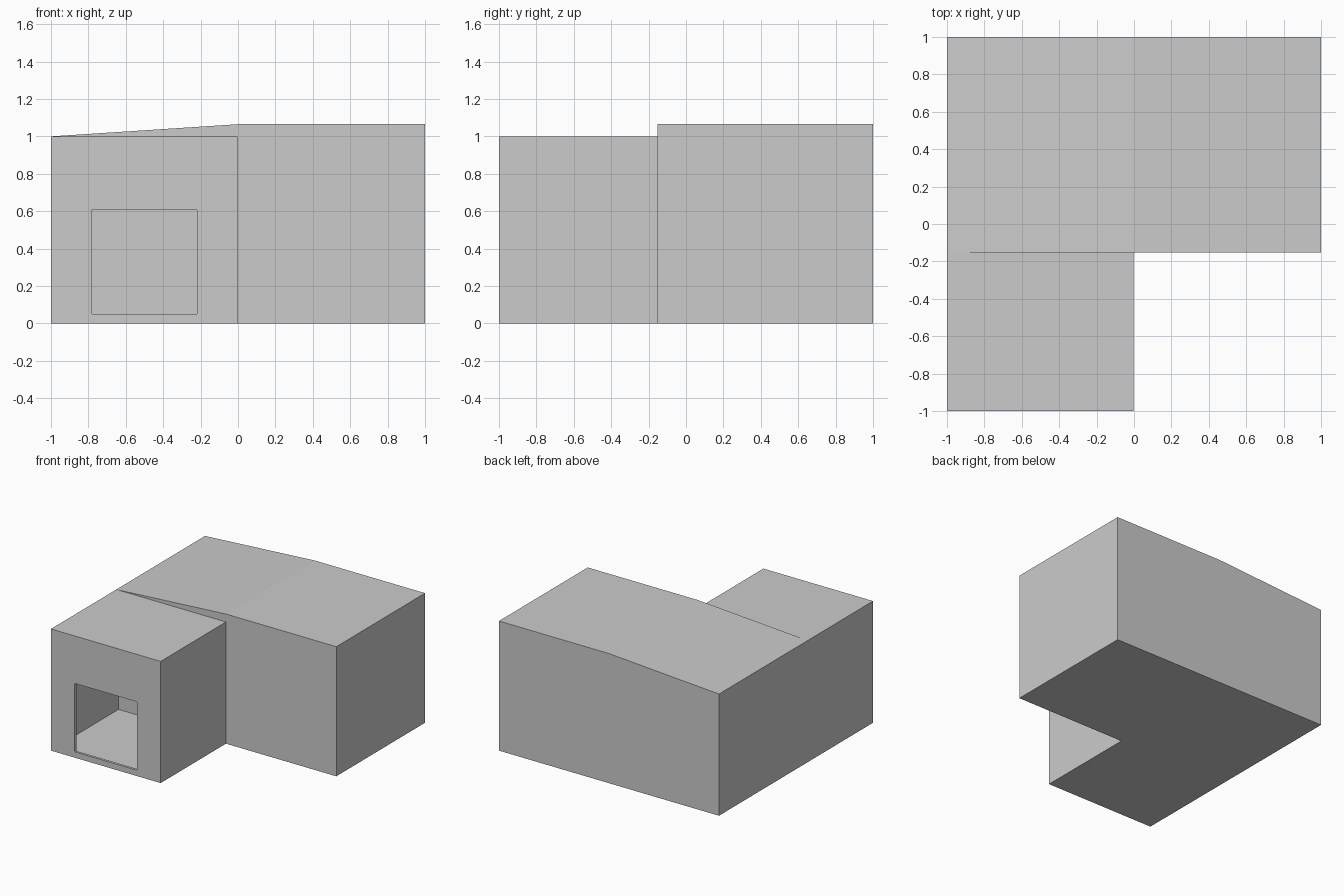
import bpy, bmesh

if "Cube" in bpy.data.objects:
    bpy.data.objects.remove(bpy.data.objects["Cube"])

WALL = 0.02      # shell thickness of the front wing
STEP_Y = -0.152  # where the wing meets the main block


def prism(name, profile, y0, y1):
    """Extrude an (x, z) profile along y."""
    bm = bmesh.new()
    face = bm.faces.new([bm.verts.new((x, y0, z)) for x, z in profile])
    ext = bmesh.ops.extrude_face_region(bm, geom=[face])
    verts = [g for g in ext["geom"] if isinstance(g, bmesh.types.BMVert)]
    bmesh.ops.translate(bm, verts=verts, vec=(0, y1 - y0, 0))
    bmesh.ops.recalc_face_normals(bm, faces=bm.faces[:])
    mesh = bpy.data.meshes.new(name)
    bm.to_mesh(mesh)
    bm.free()
    obj = bpy.data.objects.new(name, mesh)
    bpy.context.collection.objects.link(obj)
    return obj


def rect(x0, x1, z0, z1):
    return [(x0, z0), (x1, z0), (x1, z1), (x0, z1)]


def chamfered_rect(x0, x1, z0, z1, r):
    return [(x0 + r, z0), (x1 - r, z0), (x1, z0 + r), (x1, z1 - r),
            (x1 - r, z1), (x0 + r, z1), (x0, z1 - r), (x0, z0 + r)]


def cut(target, cutter):
    """Subtract the cutter, apply the result and delete the cutter."""
    mod = target.modifiers.new("cut", 'BOOLEAN')
    mod.operation = 'DIFFERENCE'
    mod.solver = 'EXACT'
    mod.object = cutter
    cutter.hide_render = True
    bpy.context.view_layer.objects.active = target
    bpy.ops.object.modifier_apply(modifier=mod.name)
    bpy.data.objects.remove(cutter)


# Main block: roof slopes up to the middle, then runs level
prism("main_block", [(-1, 0), (1, 0), (1, 1.065), (0, 1.065), (-1, 1)], STEP_Y, 1)

# Front wing: thin-walled room whose rear is closed by the main block
wing = prism("front_wing", rect(-1, -0.003, 0, 1), -1, STEP_Y)
cut(wing, prism("room_cutter",
                rect(-1 + WALL, -0.003 - WALL, WALL, 1 - WALL), -1 + WALL, 0.1))

# Square opening in the front wall, with slightly eased corners
cut(wing, prism("opening_cutter",
                chamfered_rect(-0.784, -0.217, 0.048, 0.61, 0.006), -1.1, -0.9))
